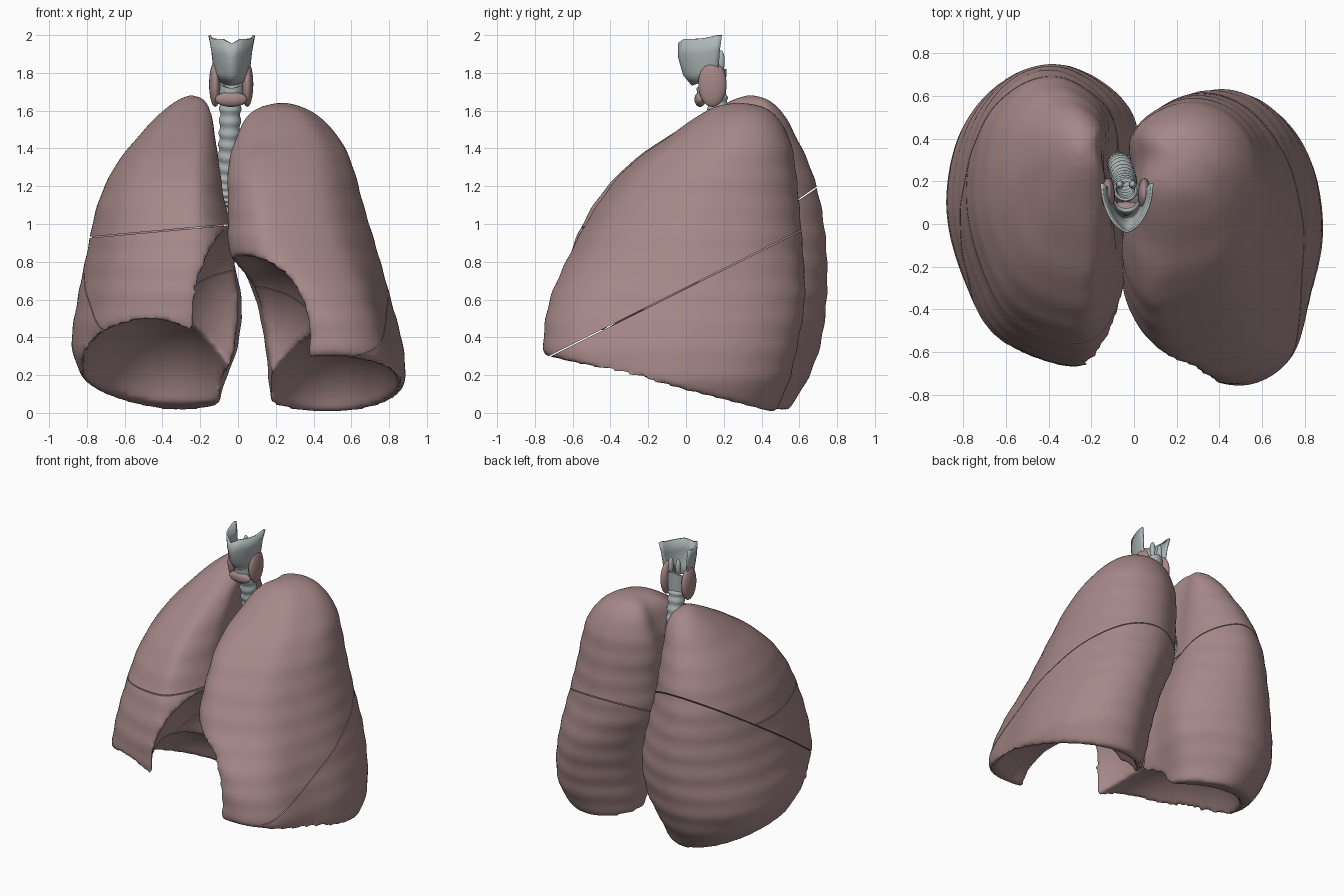
import bpy, bmesh, math
from mathutils import Vector

if "Cube" in bpy.data.objects:
    bpy.data.objects.remove(bpy.data.objects["Cube"])


def material(name, rgb):
    m = bpy.data.materials.new(name)
    m.diffuse_color = (*rgb, 1)
    m.use_nodes = True
    m.node_tree.nodes["Principled BSDF"].inputs["Base Color"].default_value = m.diffuse_color
    return m


PINK = material("tissue", (0.38, 0.245, 0.245))
GREY = material("cartilage", (0.42, 0.47, 0.47))


def spline(pts, n, closed=False):
    """Catmull-Rom interpolation of tuples, n steps per span."""
    k, out = len(pts), []
    get = (lambda i: pts[i % k]) if closed else (lambda i: pts[min(max(i, 0), k - 1)])
    for i in range(k if closed else k - 1):
        for j in range(n):
            t = j / n
            out.append([0.5 * (2 * b + (c - a) * t + (2 * a - 5 * b + 4 * c - d) * t * t
                               + (3 * b - a - 3 * c + d) * t ** 3)
                        for a, b, c, d in zip(get(i - 1), get(i), get(i + 1), get(i + 2))])
    if not closed:
        out.append(list(pts[-1]))
    return out


def finish(name, bm, mat, angle=50):
    bmesh.ops.recalc_face_normals(bm, faces=bm.faces)
    me = bpy.data.meshes.new(name)
    bm.to_mesh(me)
    bm.free()
    ob = bpy.data.objects.new(name, me)
    bpy.context.collection.objects.link(ob)
    me.materials.append(mat)
    bpy.ops.object.select_all(action='DESELECT')
    ob.select_set(True)
    bpy.context.view_layer.objects.active = ob
    bpy.ops.object.shade_smooth_by_angle(angle=math.radians(angle))
    return ob


def loft(rows, closed=True, caps=True):
    bm = bmesh.new()
    vs = [[bm.verts.new(p) for p in r] for r in rows]
    n = len(rows[0])
    for a, b in zip(vs, vs[1:]):
        for i in range(n if closed else n - 1):
            j = (i + 1) % n
            bm.faces.new((a[i], a[j], b[j], b[i]))
    if caps:
        bm.faces.new(vs[0])
        bm.faces.new(vs[-1])
    bmesh.ops.recalc_face_normals(bm, faces=bm.faces)
    return bm


def ellipsoid(name, loc, rad, mat=PINK, seg=32):
    bm = bmesh.new()
    bmesh.ops.create_uvsphere(bm, u_segments=seg, v_segments=seg // 2, radius=1)
    for v in bm.verts:
        v.co = Vector(c * r + o for c, r, o in zip(v.co, rad, loc))
    return finish(name, bm, mat)


def cut(bm, co, no):
    """Remove everything on the normal's side of a plane and cap the cut."""
    r = bmesh.ops.bisect_plane(bm, geom=bm.verts[:] + bm.edges[:] + bm.faces[:], dist=1e-6,
                               plane_co=co, plane_no=no, clear_outer=True)
    edges = [e for e in r["geom_cut"] if isinstance(e, bmesh.types.BMEdge)]
    bmesh.ops.triangle_fill(bm, edges=edges, use_beauty=True)


def lung(name, side, levels, base, cutters, lobes):
    # stacked D-shaped sections: z, medial x, lateral x, front y, back y, front tip
    rows = []
    for z, xm, xl, yf, yb, f in spline(levels, 7):
        outline = [(f, 0), (f + (1 - f) * .6, .1), (.93, .32), (1, .55), (.93, .79), (.73, .95),
                   (.46, 1), (.2, .93), (.05, .8), (.07, .6), (.02, .4), (0, .22), (f * .4, .05)]
        k = 1 + .006 * math.sin(z * 42)
        cx, cy = (xm + xl) / 2, (yf + yb) / 2
        rows.append([(side * (cx + (u - .5) * (xl - xm) * k), cy + (v - .5) * (yb - yf) * k, z)
                     for u, v in spline(outline, 6, True)])
    bm = loft(rows)
    cut(bm, *base)
    body = finish(name + "_body", bm, PINK)
    # hollow out the diaphragm dome and the heart bed
    helpers = [body]
    for part, loc, rad in cutters:
        c = ellipsoid(name + part, loc, rad, seg=64)
        helpers.append(c)
        m = body.modifiers.new(part, 'BOOLEAN')
        m.operation, m.solver, m.object = 'DIFFERENCE', 'EXACT', c
    m = body.modifiers.new("remesh", 'REMESH')
    m.mode, m.voxel_size = 'VOXEL', .02
    m = body.modifiers.new("soften", 'SMOOTH')
    m.factor, m.iterations = .5, 6
    dg = bpy.context.evaluated_depsgraph_get()
    solid = bpy.data.meshes.new_from_object(body.evaluated_get(dg))
    # split into lobes along the fissures
    for lobe, planes in lobes:
        bm = bmesh.new()
        bm.from_mesh(solid)
        for co, no in planes:
            no = Vector(no).normalized()
            cut(bm, Vector(co) - no * .003, no)
        finish(name + lobe, bm, PINK)
    for h in helpers:
        bpy.data.objects.remove(h)


# lung on the +x side, two lobes
obl = ((0, 0, .66), (0, -.5, 1))
up = ((0, 0, .66), (0, .5, -1))
lung("two_lobed_lung", 1,
     [(0, .15, .80, -.62, .47, .5), (.15, .13, .88, -.72, .54, .5), (.35, .11, .875, -.755, .59, .55),
      (.6, .06, .81, -.72, .63, .5), (.85, -.04, .74, -.61, .62, .35), (1.1, -.05, .665, -.47, .6, .3),
      (1.3, -.05, .61, -.31, .58, .3), (1.45, -.01, .54, -.11, .55, .4), (1.57, .05, .43, .06, .48, .45),
      (1.62, .12, .34, .15, .41, .45), (1.64, .2, .27, .24, .32, .45)],
     ((0, .47, 0), (0, -.25, -1)),
     [("_diaphragm", (.47, -.25, -.05), (.43, .68, .47)),
      ("_heart", (.05, -.45, .4), (.37, .6, .43))],
     [("_upper_lobe", [up]), ("_lower_lobe", [obl])])

# lung on the -x side, three lobes
obl = ((0, 0, .73), (0, -.67, 1))
up = ((0, 0, .73), (0, .67, -1))
lung("three_lobed_lung", -1,
     [(0, .08, .66, -.5, .53, .4), (.15, .04, .80, -.6, .63, .4), (.35, -.04, .88, -.65, .71, .4),
      (.6, -.06, .85, -.665, .745, .4), (.85, .0, .80, -.61, .745, .35), (1.1, .07, .745, -.49, .715, .3),
      (1.3, .1, .655, -.32, .66, .3), (1.45, .12, .54, -.12, .59, .3), (1.58, .14, .42, .1, .52, .4),
      (1.65, .17, .33, .23, .45, .45), (1.68, .22, .27, .31, .38, .45)],
     ((-.1, .5, 0), (-.1, -.26, -1)),
     [("_diaphragm", (-.42, -.3, 0), (.48, .72, .55)),
      ("_heart", (.1, -.35, .5), (.45, .47, .5))],
     [("_upper_lobe", [up, ((0, 0, 1), (.09, 0, -1))]),
      ("_middle_lobe", [up, ((0, 0, 1), (-.09, 0, 1))]),
      ("_lower_lobe", [obl])])


# ringed airway tubes
def airway(name, path, radius, rings):
    pts = [Vector(p) for p in spline(path, 60 // (len(path) - 1))]
    rows = []
    for i, p in enumerate(pts):
        d = (pts[min(i + 1, len(pts) - 1)] - pts[max(i - 1, 0)]).normalized()
        a = d.cross(Vector((0, 1, 0))).normalized()
        b = d.cross(a)
        s = math.sin(math.pi * rings * i / (len(pts) - 1))
        r = radius * (.85 + .15 * s * s)
        rows.append([p + (a * math.cos(t) + b * math.sin(t)) * r
                     for t in (math.tau * k / 24 for k in range(24))])
    ob = finish(name, loft(rows, caps=False), GREY)
    ob.modifiers.new("wall", 'SOLIDIFY').thickness = .01


airway("trachea", [(-.04, .16, 1.68), (-.045, .2, 1.45), (-.06, .26, 1.22), (-.07, .28, 1.1)], .06, 12)
for s, x in ((-1, -.24), (1, .13)):
    airway("bronchus", [(-.07 + s * .01, .28, 1.12), (-.07 + s * .07, .28, 1.03), (x, .28, .95)], .042, 5)

# shield cartilage of the larynx, open at the back, with raised horns
rows = []
for z, w, yf, yb in ((1.74, .07, .04, .15), (1.8, .085, -.005, .17), (1.9, .097, -.03, .18), (1.98, .112, -.03, .19)):
    row = []
    for k in range(25):
        t = k / 12 - 1
        x, e = w * math.sin(t * math.pi / 2), abs(t)
        lift = .04 * (e ** 6 - .6 * max(0, 1 - e * 4)) * (z - 1.74) / .24
        lift += .05 * e ** 2 if z < 1.77 else 0
        row.append((-.033 + x, yf + (yb - yf) * e ** 1.5, min(z + lift, 2)))
    rows.append(row)
shield = finish("shield_cartilage", loft(rows, False, False), GREY)
shield.modifiers.new("wall", 'SOLIDIFY').thickness = .012

# ring cartilage, taller at the back
rows = []
for r, top in ((.068, 0), (.072, 1), (.056, 1), (.056, 0), (.068, 0)):
    rows.append([(-.036 + r * math.sin(t), .135 - r * 1.1 * math.cos(t),
                  1.67 + top * (.1 - .05 * math.cos(t)))
                 for t in (math.tau * k / 32 for k in range(32))])
finish("ring_cartilage", loft(rows, caps=False), GREY)
for s in (-1, 1):
    ellipsoid("small_cartilage", (-.036 + s * .03, .185, 1.86), (.018, .02, .06), GREY, 16)
    # gland lobes hugging the larynx
    ellipsoid("gland_lobe", (-.036 + s * .085, .14, 1.74), (.032, .075, .12))
ellipsoid("gland_bridge", (-.036, .075, 1.66), (.085, .03, .04))
